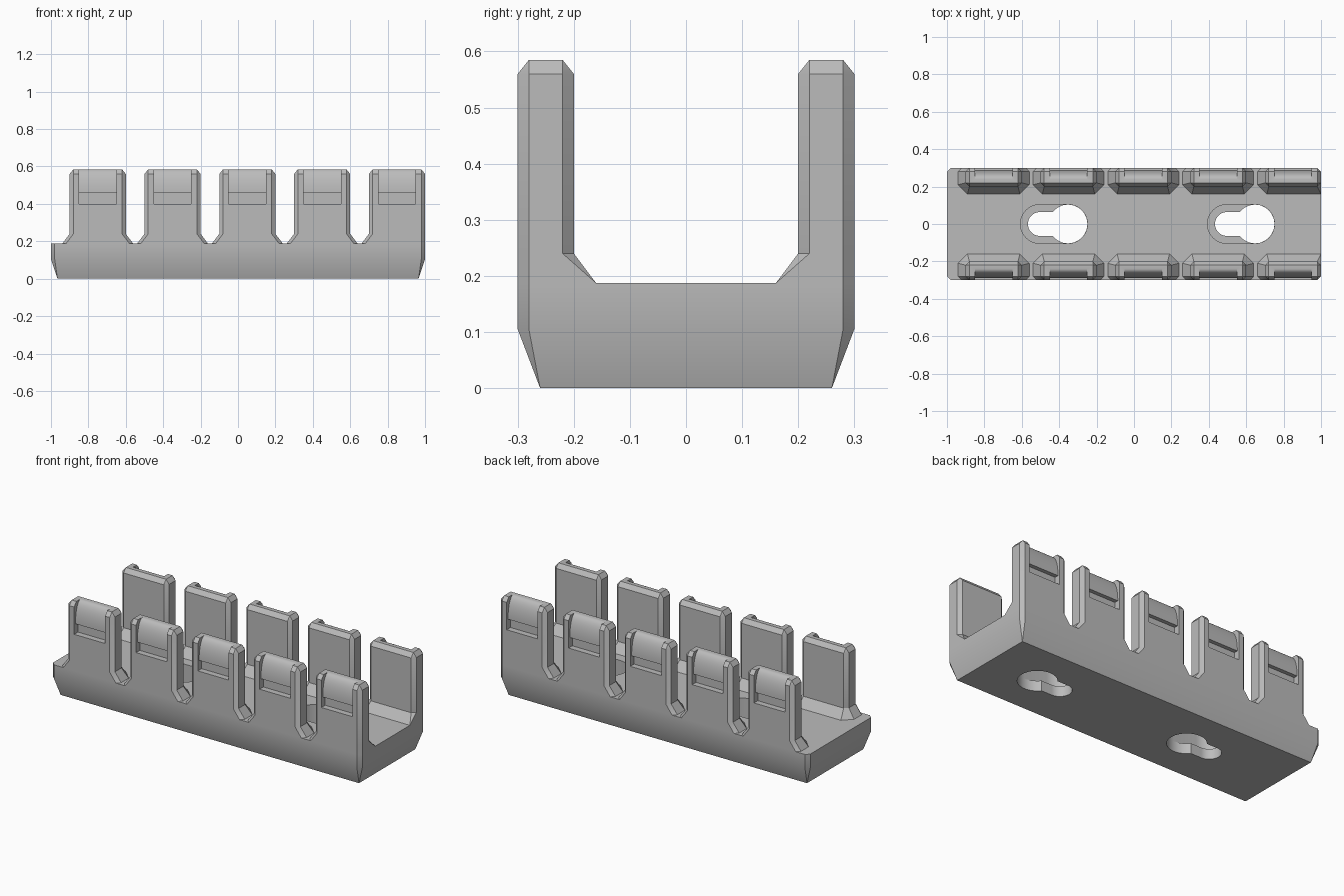
import bpy, bmesh, math

cube = bpy.data.objects.get("Cube")
if cube:
    bpy.data.objects.remove(cube, do_unlink=True)

grey = bpy.data.materials.new("plain grey")
grey.use_nodes = True
grey.diffuse_color = (0.5, 0.5, 0.5, 1)
grey.node_tree.nodes["Principled BSDF"].inputs["Base Color"].default_value = (0.5, 0.5, 0.5, 1)


def loft(name, rings):
    """Closed solid through rings that all have the same point count."""
    bm = bmesh.new()
    loops = [[bm.verts.new(p) for p in ring] for ring in rings]
    n = len(loops[0])
    for a, b in zip(loops, loops[1:]):
        for i in range(n):
            j = (i + 1) % n
            bm.faces.new((a[i], a[j], b[j], b[i]))
    bm.faces.new(loops[0][::-1])
    bm.faces.new(loops[-1])
    bmesh.ops.remove_doubles(bm, verts=bm.verts[:], dist=1e-5)
    bmesh.ops.recalc_face_normals(bm, faces=bm.faces[:])
    mesh = bpy.data.meshes.new(name)
    bm.to_mesh(mesh)
    bm.free()
    mesh.materials.append(grey)
    obj = bpy.data.objects.new(name, mesh)
    bpy.context.collection.objects.link(obj)
    return obj


def select(obj):
    bpy.ops.object.select_all(action='DESELECT')
    obj.select_set(True)
    bpy.context.view_layer.objects.active = obj


def cut(obj, cutter):
    select(obj)
    mod = obj.modifiers.new("cut", 'BOOLEAN')
    mod.operation = 'DIFFERENCE'
    mod.solver = 'EXACT'
    mod.object = cutter
    bpy.ops.object.modifier_apply(modifier=mod.name)
    bpy.data.objects.remove(cutter, do_unlink=True)


def smooth(obj):
    select(obj)
    bpy.ops.object.shade_smooth_by_angle(angle=math.radians(30))


def octagon(x0, x1, y0, y1, z, corners):
    """Rectangle with its corners cut: inner left, inner right, outer right, outer left."""
    a, b, c, d = corners
    return [(x0, y0 + a, z), (x0 + a, y0, z), (x1 - b, y0, z), (x1, y0 + b, z),
            (x1, y1 - c, z), (x1 - c, y1, z), (x0 + d, y1, z), (x0, y1 - d, z)]


def stadium(name, x0, x1, r, z0, z1):
    """Upright prism with round ends."""
    steps = 24
    pts = [(x1 + r * math.cos(t), r * math.sin(t))
           for t in (math.pi * (i / steps - 0.5) for i in range(steps + 1))]
    pts += [(x0 - r * math.cos(t), -r * math.sin(t))
            for t in (math.pi * (i / steps - 0.5) for i in range(steps + 1))]
    return loft(name, [[(x, y, z) for x, y in pts] for z in (z0, z1)])


# Base block with tapered underside
BASE_TOP = 0.187
C = 0.02
base = loft("base", [
    octagon(-0.965, 0.965, -0.26, 0.26, 0, [0] * 4),
    octagon(-1, 1, -0.3, 0.3, 0.105, [C] * 4),
    octagon(-1, 1, -0.3, 0.3, BASE_TOP, [C] * 4),
])

# Keyhole mounting slots with a wide pocket above a narrow slot
for shift in (0, 1):
    end, head = shift - 0.503, shift - 0.353
    cut(base, stadium("pocket_cutter", end, head, 0.104, 0.06, 0.3))
    cut(base, stadium("slot_cutter", end, head, 0.064, -0.1, 0.1))
    cut(base, stadium("head_cutter", head, head, 0.1035, -0.1, 0.1))
smooth(base)


def lip_cutter(x):
    """Recess below a rounded lip on the outer face of a post."""
    profile = [(0.33, 0.4), (0.265, 0.4), (0.265, 0.457)]
    for i in range(13):
        t = math.pi / 2 * i / 12
        profile.append((0.24 + 0.048 * math.cos(t), 0.457 + 0.128 * math.sin(t)))
    profile += [(0.24, 0.65), (0.33, 0.65)]
    return loft("lip_cutter", [[(px, y, z) for y, z in profile] for px in (x - 0.1, x + 0.1)])


# Pairs of posts with flared feet, chamfered tops and outer lips
for i in range(5):
    x = -0.75 + 0.4 * i
    left, right = x - 0.15, x + 0.15
    last = i == 4
    foot_right = right if last else right + 0.04
    foot_corners = [0.05, 0 if last else 0.05, C, C]
    post = loft(f"post_pair_{i + 1}", [
        octagon(left - 0.04, foot_right, 0.16, 0.3, BASE_TOP, foot_corners),
        octagon(left, right, 0.2, 0.3, 0.24, [C] * 4),
        octagon(left, right, 0.2, 0.3, 0.56, [C] * 4),
        octagon(left + C, right - C, 0.2 + C, 0.3 - C, 0.585, [0] * 4),
    ])
    cut(post, lip_cutter(x))
    mirror = post.modifiers.new("mirror", 'MIRROR')
    mirror.use_axis = (False, True, False)
    mirror.use_mirror_merge = False
    bpy.ops.object.modifier_apply(modifier=mirror.name)
    smooth(post)
